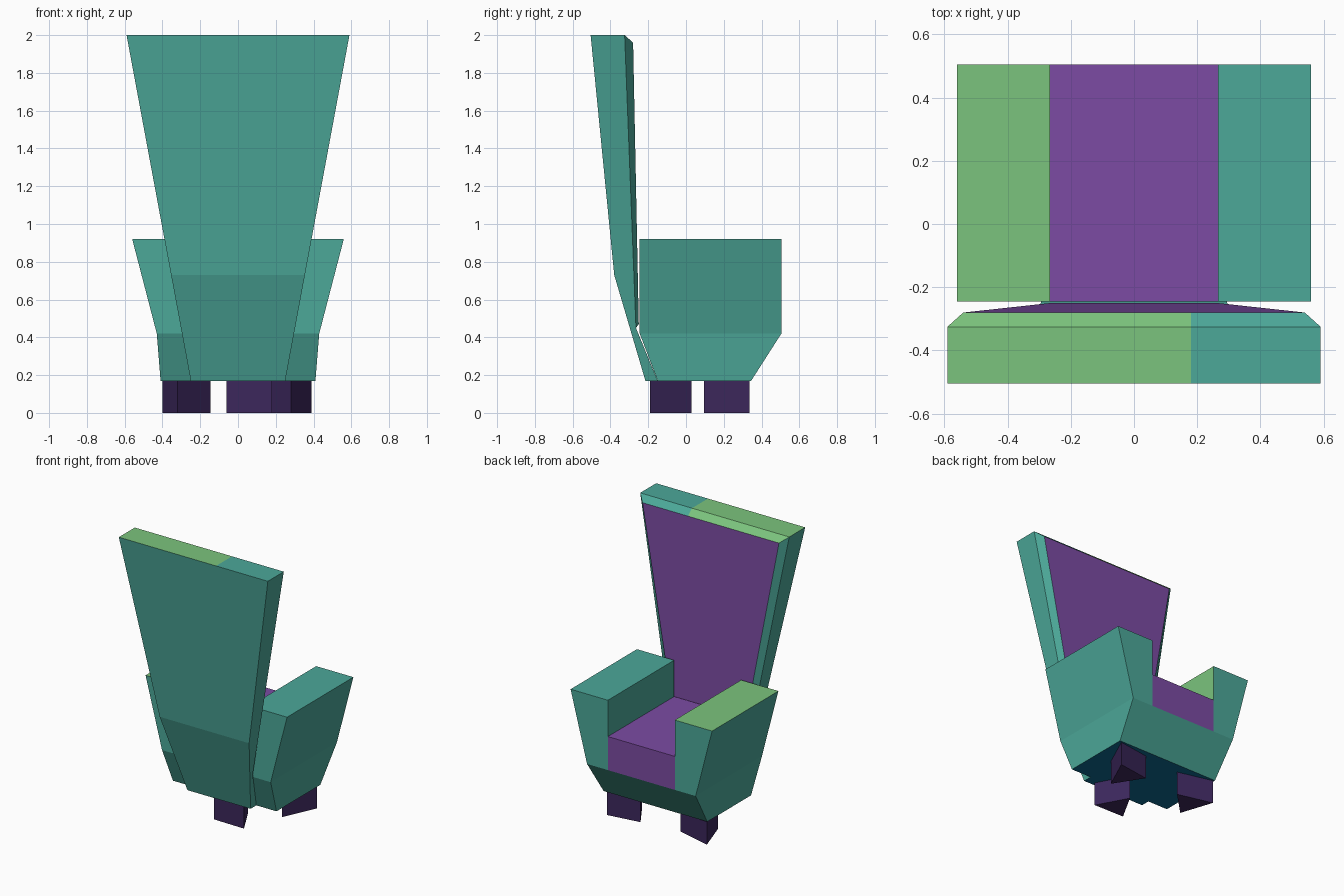
import bpy, bmesh

if "Cube" in bpy.data.objects:
    bpy.data.objects.remove(bpy.data.objects["Cube"])


def material(name, rgb):
    """Flat material from 0-255 sRGB."""
    m = bpy.data.materials.new(name)
    lin = [((c / 255 + 0.055) / 1.055) ** 2.4 if c > 10 else c / 3294 for c in rgb]
    m.diffuse_color = (*lin, 1)
    m.use_nodes = True
    m.node_tree.nodes["Principled BSDF"].inputs["Base Color"].default_value = m.diffuse_color
    return m


TEAL = material("teal", (76, 168, 153))
GREEN = material("leaf green", (123, 196, 125))
PURPLE = material("purple", (124, 75, 163))
DARK = material("dark purple", (60, 39, 92))
BLUE = material("deep blue", (14, 105, 145))


def loft(name, rings, mats, rule=None, skip=(), caps=(True, True), split_x=None):
    """Join rings with quads; skip holds (ring, side) faces to leave open."""
    bm = bmesh.new()
    vs = [[bm.verts.new(p) for p in r] for r in rings]
    n = len(rings[0])
    for k in range(len(vs) - 1):
        for i in range(n):
            if (k, i) not in skip:
                j = (i + 1) % n
                bm.faces.new((vs[k][i], vs[k][j], vs[k + 1][j], vs[k + 1][i]))
    if caps[0]:
        bm.faces.new(vs[0][::-1])
    if caps[1]:
        bm.faces.new(vs[-1])
    if split_x is not None:
        bmesh.ops.bisect_plane(bm, geom=bm.verts[:] + bm.edges[:] + bm.faces[:],
                               plane_co=(split_x, 0, 0), plane_no=(1, 0, 0))
    bm.normal_update()
    for f in bm.faces:
        if rule:
            f.material_index = rule(f.normal, f.calc_center_median())
    me = bpy.data.meshes.new(name)
    bm.to_mesh(me)
    bm.free()
    for m in mats:
        me.materials.append(m)
    ob = bpy.data.objects.new(name, me)
    bpy.context.collection.objects.link(ob)
    return ob


def along_y(profile, y0=-0.245, y1=0.505):
    return [[(x, y, z) for x, z in profile] for y in (y0, y1)]


def rect(w, y0, y1, z):
    return [(-w, y0, z), (w, y0, z), (w, y1, z), (-w, y1, z)]


# Arms: the left one has a green top and inner side
loft("right_arm", along_y([(.43, .42), (.265, .42), (.265, .66), (.265, .92), (.56, .92)]),
     [TEAL], skip={(0, 0), (0, 1)})
loft("left_arm", along_y([(-.265, .42), (-.43, .42), (-.56, .92), (-.265, .92), (-.265, .66)]),
     [TEAL, GREEN], skip={(0, 0), (0, 4)},
     rule=lambda n, c: int(n.z > .9 or n.x > .9))

# Seat
loft("seat", along_y([(.265, .42), (-.265, .42), (-.265, .66), (.265, .66)]),
     [PURPLE], skip={(0, 0), (0, 1), (0, 3)})

# Tapered base under seat and arms
loft("base", [rect(.41, -.15, .345, .17), rect(.43, -.245, .505, .42)],
     [TEAL, BLUE], caps=(True, False), rule=lambda n, c: int(n.z < -.9))


# Backrest shell: flares upward, bent at the rear
def flare(z):
    return .25 + (z - .17) * .34 / 1.83


def back_ring(yb, zb, yf, zf):
    wb, wf = flare(zb), flare(zf)
    return [(-wb, yb, zb), (wb, yb, zb), (wf, yf, zf), (-wf, yf, zf)]


def top_rule(n, c):
    if n.z < -.9:
        return 2
    return int(n.z > .5 and c.x < .18)


loft("backrest", [back_ring(-.215, .17, -.15, .17), back_ring(-.38, .73, -.265, .45),
                  back_ring(-.505, 2, -.325, 2)],
     [TEAL, GREEN, BLUE], rule=top_rule, skip={(1, 2)}, split_x=.18)


# Bevelled backrest padding with a purple front panel
def panel_ring(y0, z0, w0, y1, z1, w1):
    return [(w0, y0, z0), (-w0, y0, z0), (-w1, y1, z1), (w1, y1, z1)]


loft("backrest_panel", [panel_ring(-.265, .45, flare(.45), -.325, 2, .59),
                        panel_ring(-.25, .47, .265, -.28, 1.96, .54)],
     [TEAL, GREEN, PURPLE], caps=(False, True), split_x=.18,
     rule=lambda n, c: 2 if n.y > .98 else top_rule(n, c))

# Three triangular legs
legs = {"rear_leg": [(-.06, -.185), (.18, -.19), (.06, .03)],
        "right_leg": [(.28, .095), (.39, .335), (.15, .30)],
        "left_leg": [(-.32, .095), (-.145, .27), (-.40, .335)]}
for name, tri in legs.items():
    loft(name, [[(x, y, z) for x, y in tri] for z in (0, .175)], [DARK])
